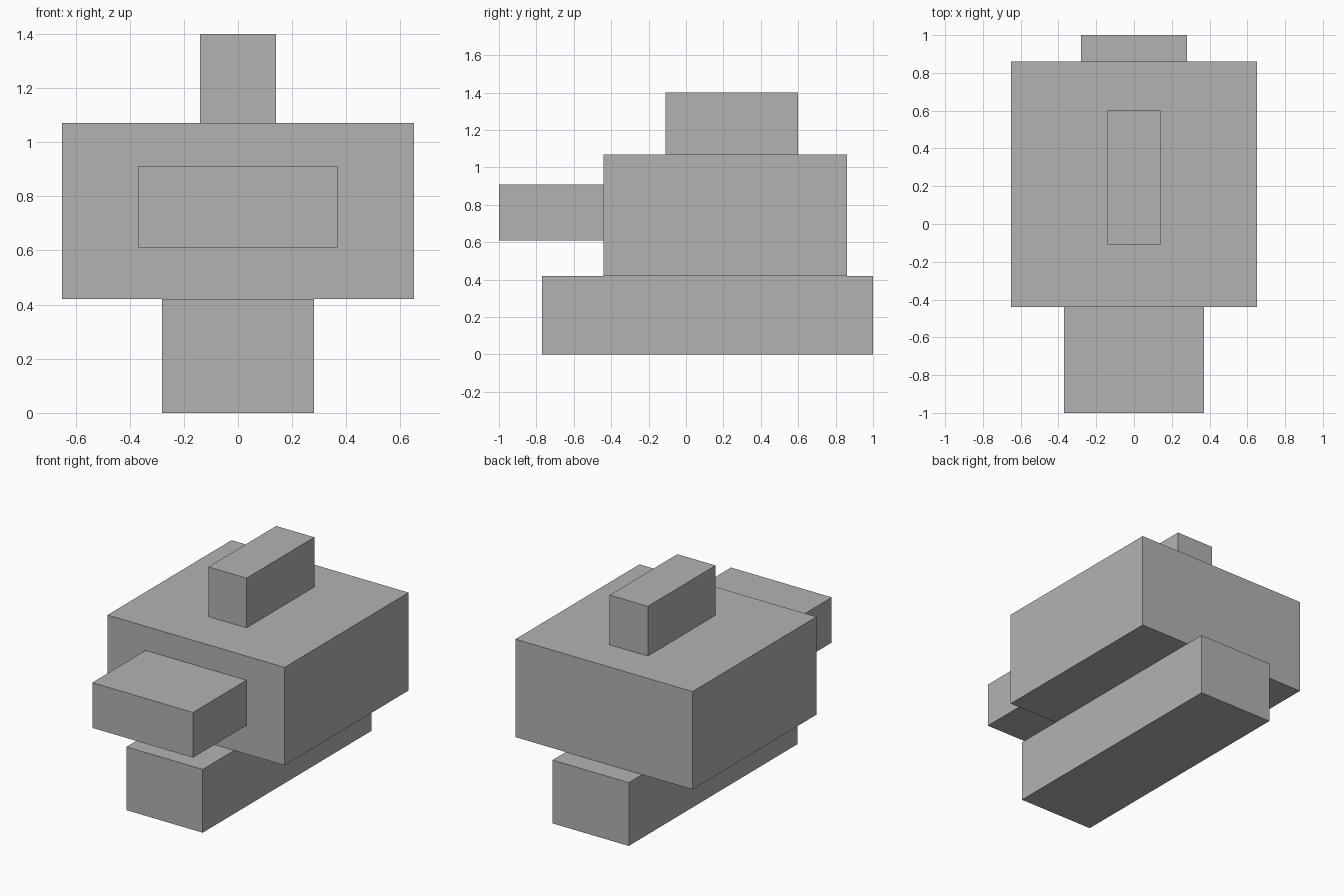
import bpy
from mathutils import Vector

# Remove the default cube
cube = bpy.data.objects.get("Cube")
if cube:
    bpy.data.objects.remove(cube, do_unlink=True)

# Single flat grey
grey = bpy.data.materials.new("plain_grey")
grey.use_nodes = True
colour = (0.45, 0.45, 0.45, 1)
grey.diffuse_color = colour
grey.node_tree.nodes["Principled BSDF"].inputs["Base Color"].default_value = colour


def box(name, low, high):
    """Add a box spanning two opposite corners."""
    low, high = Vector(low), Vector(high)
    bpy.ops.mesh.primitive_cube_add(size=1, location=(low + high) / 2)
    part = bpy.context.object
    part.name = name
    part.scale = high - low
    bpy.ops.object.transform_apply(location=False, rotation=False, scale=True)
    part.data.materials.append(grey)
    return part


# Long foot, main block, front snout and top fin
box("base_foot", (-0.28, -0.77, 0), (0.28, 1, 0.42))
box("main_body", (-0.65, -0.44, 0.42), (0.65, 0.86, 1.07))
box("front_snout", (-0.37, -1, 0.61), (0.37, -0.44, 0.91))
box("top_fin", (-0.14, -0.11, 1.07), (0.14, 0.6, 1.4))
